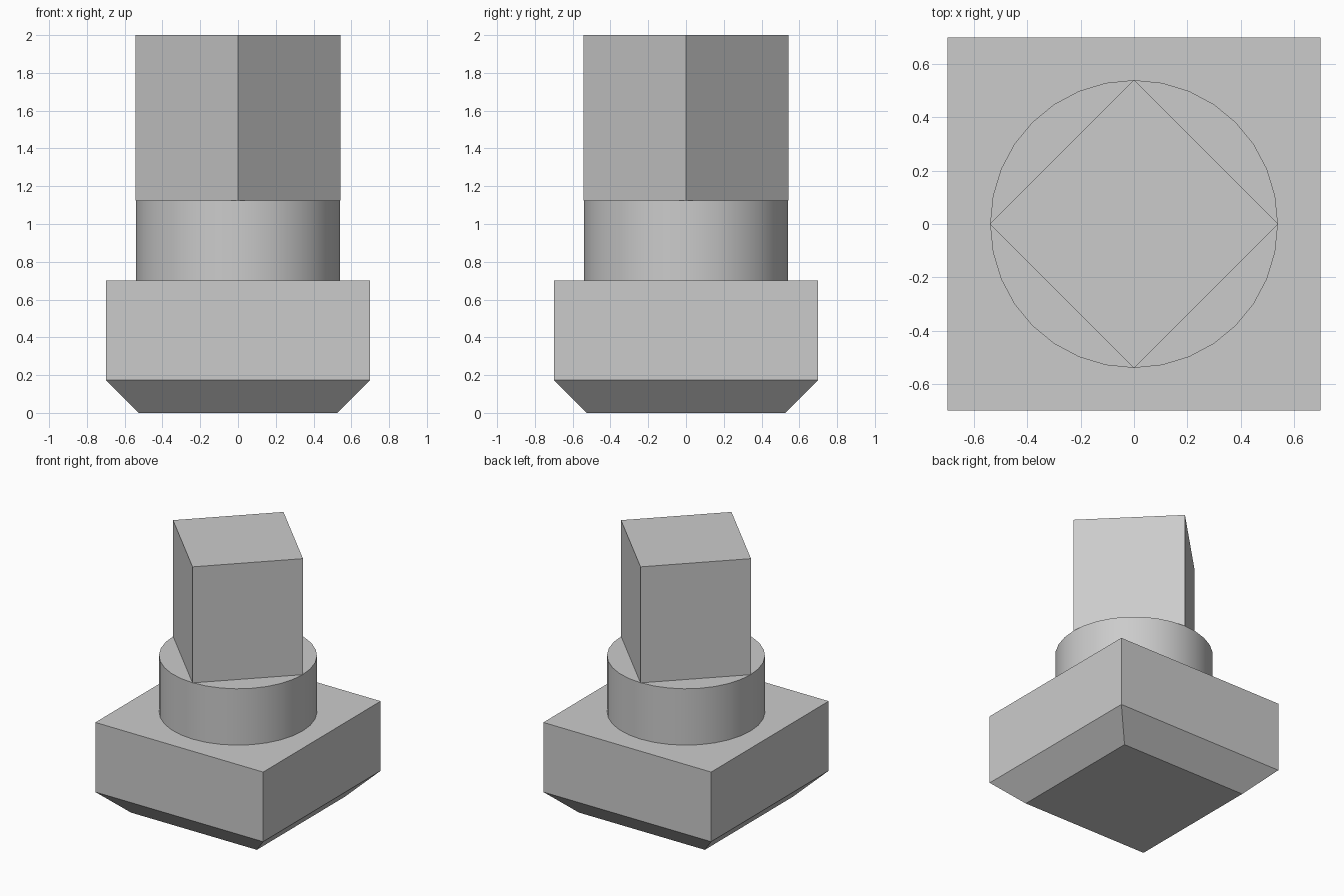
import bpy
import bmesh
from math import cos, sin, pi, sqrt, radians

cube = bpy.data.objects.get("Cube")
if cube:
    bpy.data.objects.remove(cube, do_unlink=True)

grey = bpy.data.materials.new("light_grey")
grey.use_nodes = True
colour = (0.6, 0.6, 0.6, 1)
grey.diffuse_color = colour
grey.node_tree.nodes["Principled BSDF"].inputs["Base Color"].default_value = colour


def loft(name, sides, turn, rings):
    """Stack regular polygons given as (corner radius, height) and cap both ends."""
    bm = bmesh.new()
    loops = [[bm.verts.new((r * cos(turn + 2 * pi * i / sides),
                            r * sin(turn + 2 * pi * i / sides), z))
              for i in range(sides)] for r, z in rings]
    for low, high in zip(loops, loops[1:]):
        for i in range(sides):
            j = (i + 1) % sides
            bm.faces.new((low[i], low[j], high[j], high[i]))
    bm.faces.new(loops[0][::-1])
    bm.faces.new(loops[-1])
    mesh = bpy.data.meshes.new(name)
    bm.to_mesh(mesh)
    bm.free()
    mesh.materials.append(grey)
    obj = bpy.data.objects.new(name, mesh)
    bpy.context.collection.objects.link(obj)
    return obj


# Square base with a chamfered underside
loft("chamfered_base", 4, pi / 4,
     [(0.525 * sqrt(2), 0), (0.7 * sqrt(2), 0.175), (0.7 * sqrt(2), 0.7)])

# Round collar
collar = loft("round_collar", 32, 0, [(0.54, 0.7), (0.54, 1.125)])
bpy.ops.object.select_all(action='DESELECT')
collar.select_set(True)
bpy.context.view_layer.objects.active = collar
bpy.ops.object.shade_smooth_by_angle(angle=radians(30))

# Square shank, turned so its corners meet the collar rim
loft("square_shank", 4, 0, [(0.542, 1.125), (0.542, 2)])
